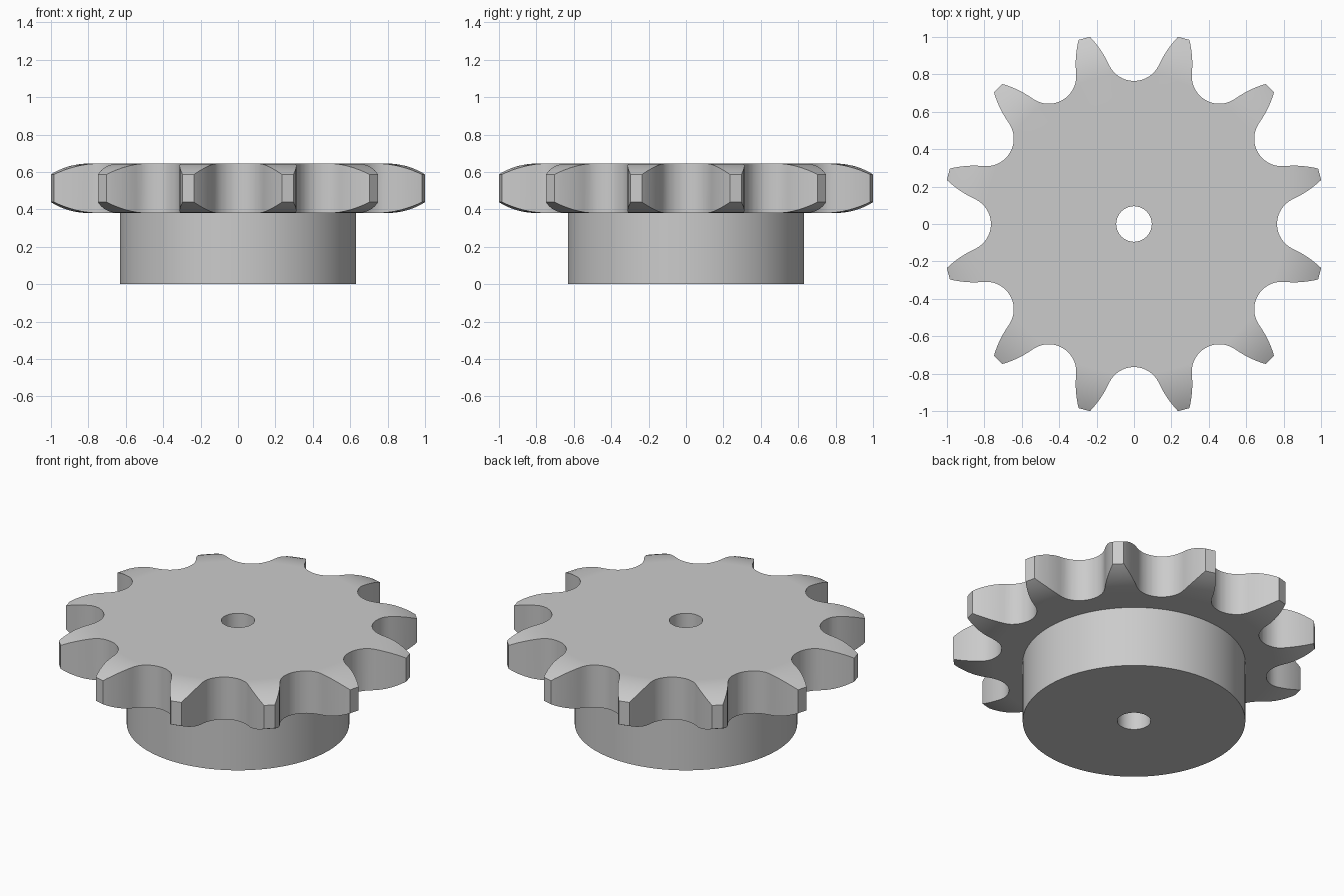
import bpy
import bmesh
from math import sin, cos, pi, radians, sqrt
from mathutils import Vector, Matrix

cube = bpy.data.objects.get("Cube")
if cube:
    bpy.data.objects.remove(cube, do_unlink=True)

TEETH = 12
PITCH = 0.472
PITCH_R = PITCH / (2 * sin(pi / TEETH))
SEAT_R = PITCH_R - 0.765
TIP_R = 1.028
TIP_HALF = radians(1.75)
BORE_R, HUB_R = 0.095, 0.632
PLATE_LOW, PLATE_TOP = 0.38, 0.645
RELIEF_START, BLANK_R = 0.80, 1.04

steel = bpy.data.materials.new("grey steel")
steel.use_nodes = True
colour = (0.6, 0.6, 0.6, 1)
steel.diffuse_color = colour
steel.node_tree.nodes["Principled BSDF"].inputs["Base Color"].default_value = colour


def make_object(name, bm):
    bmesh.ops.recalc_face_normals(bm, faces=bm.faces)
    mesh = bpy.data.meshes.new(name)
    bm.to_mesh(mesh)
    bm.free()
    mesh.materials.append(steel)
    obj = bpy.data.objects.new(name, mesh)
    bpy.context.collection.objects.link(obj)
    return obj


def lathe(name, profile, steps):
    """Revolve a closed (radius, z) profile into a solid ring."""
    bm = bmesh.new()
    verts = [bm.verts.new((r, 0, z)) for r, z in profile]
    edges = [bm.edges.new((v, verts[i - 1])) for i, v in enumerate(verts)]
    bmesh.ops.spin(bm, geom=verts + edges, axis=(0, 0, 1), cent=(0, 0, 0),
                   angle=2 * pi, steps=steps, use_merge=True)
    bmesh.ops.remove_doubles(bm, verts=bm.verts, dist=1e-5)
    return make_object(name, bm)


def half_gap():
    """Half of one tooth gap along +x: roller seat, then rounded flank."""
    end = radians(65)
    pts = [Vector((PITCH_R - SEAT_R * cos(end * i / 10), SEAT_R * sin(end * i / 10)))
           for i in range(11)]
    a = pts[-1]
    tip_angle = pi / TEETH - TIP_HALF
    b = Vector((TIP_R * cos(tip_angle), TIP_R * sin(tip_angle)))
    ctrl = a + Vector((sin(end), cos(end))) * (b - a).length * 0.52
    for i in range(1, 9):
        t = i / 8
        pts.append(a * (1 - t) ** 2 + ctrl * 2 * t * (1 - t) + b * t * t)
    return pts


# Blank: hub, bore and plate whose rim curves in on both sides
relief = []
for i in range(9):
    r = RELIEF_START + (BLANK_R - RELIEF_START) * i / 8
    relief.append((r, PITCH - sqrt(PITCH ** 2 - (r - RELIEF_START) ** 2)))
profile = [(BORE_R, 0), (HUB_R, 0), (HUB_R, PLATE_LOW)]
profile += [(r, PLATE_LOW + d) for r, d in relief]
profile += [(r, PLATE_TOP - d) for r, d in reversed(relief)]
profile.append((BORE_R, PLATE_TOP))
sprocket = lathe("sprocket", profile, 144)

# Tooth outline, extruded to trim the blank
half = half_gap()
gap = [Vector((p.x, -p.y)) for p in reversed(half[1:])] + half
bm = bmesh.new()
outline = []
for k in range(TEETH):
    turn = Matrix.Rotation(2 * pi * k / TEETH, 2)
    for p in gap:
        q = turn @ p
        outline.append(bm.verts.new((q.x, q.y, -0.1)))
base = bm.faces.new(outline)
grown = bmesh.ops.extrude_face_region(bm, geom=[base])
top = [g for g in grown["geom"] if isinstance(g, bmesh.types.BMVert)]
bmesh.ops.translate(bm, verts=top, vec=(0, 0, 0.9))
cutter = make_object("tooth_outline", bm)
cutter.hide_render = True

trim = sprocket.modifiers.new("teeth", "BOOLEAN")
trim.operation = "INTERSECT"
trim.solver = "EXACT"
trim.object = cutter
bpy.ops.object.select_all(action="DESELECT")
sprocket.select_set(True)
bpy.context.view_layer.objects.active = sprocket
bpy.ops.object.modifier_apply(modifier=trim.name)
bpy.data.objects.remove(cutter, do_unlink=True)

# Smooth curved faces, crisp edges and flat sides
bpy.ops.object.shade_smooth_by_angle(angle=radians(25))
weighted = sprocket.modifiers.new("flat sides", "WEIGHTED_NORMAL")
weighted.keep_sharp = True
